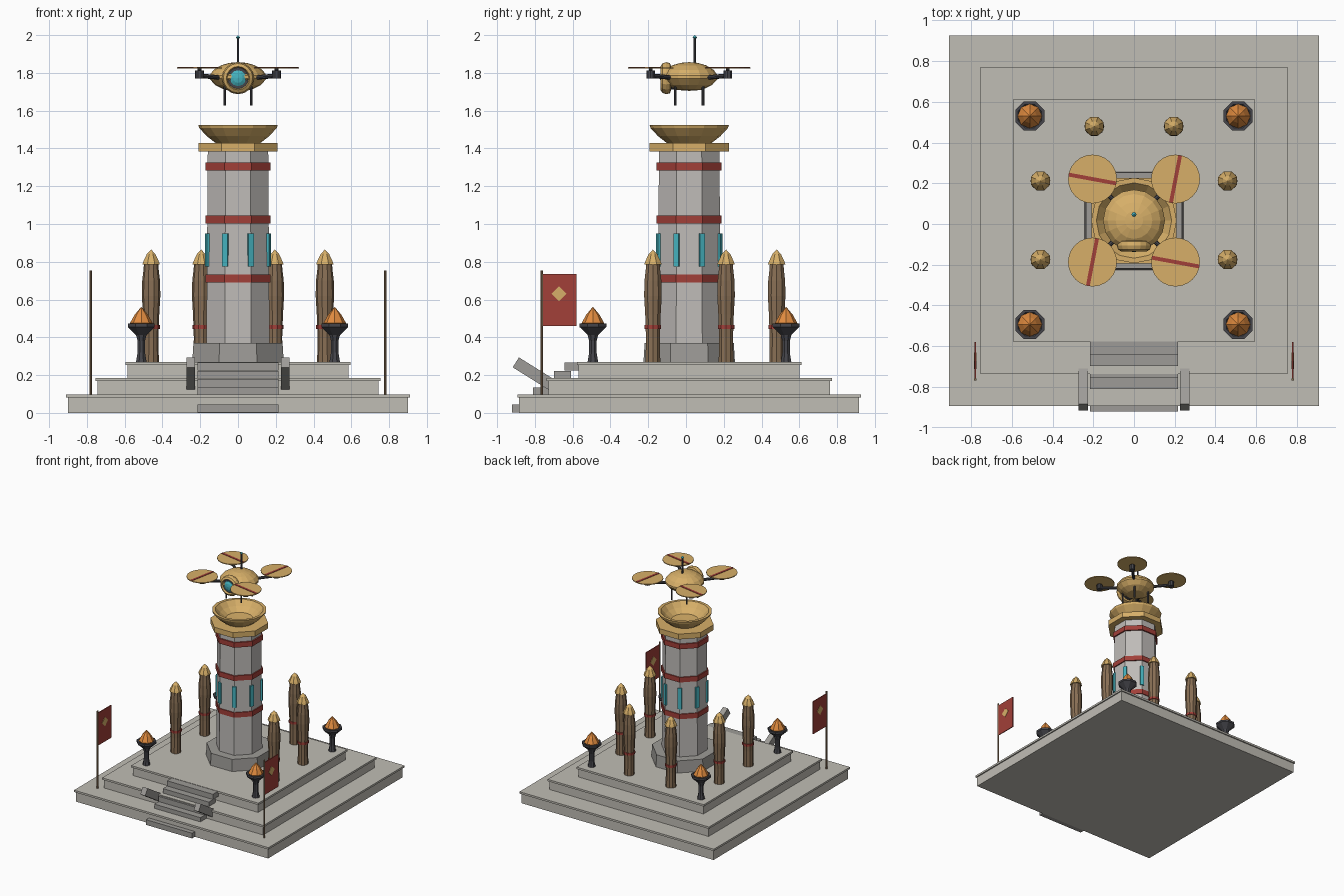
import bpy, bmesh
from math import pi, sin, cos, radians
from mathutils import Matrix, Vector

if "Cube" in bpy.data.objects:
    bpy.data.objects.remove(bpy.data.objects["Cube"])

CY = 0.017          # centre of the tower in y
Z8 = pi / 8         # turns an octagon flat side to the front
K8 = 1 / cos(pi / 8)


def mat(name, *rgb):
    m = bpy.data.materials.new(name)
    m.diffuse_color = (*rgb, 1)
    m.use_nodes = True
    m.node_tree.nodes["Principled BSDF"].inputs["Base Color"].default_value = m.diffuse_color
    return m


STONE = mat("stone", 0.53, 0.51, 0.46)
PALE = mat("pale_stone", 0.52, 0.50, 0.48)
GREY = mat("step_stone", 0.34, 0.33, 0.31)
RED = mat("red", 0.36, 0.05, 0.04)
GOLD = mat("gold", 0.68, 0.43, 0.14)
WOOD = mat("wood", 0.25, 0.16, 0.09)
IRON = mat("iron", 0.06, 0.06, 0.07)
TEAL = mat("teal", 0.06, 0.45, 0.52)
FLAME = mat("flame", 0.75, 0.26, 0.05)


def finish(bm, name, material, matrix):
    bmesh.ops.remove_doubles(bm, verts=bm.verts, dist=1e-5)
    bmesh.ops.recalc_face_normals(bm, faces=bm.faces)
    me = bpy.data.meshes.new(name)
    bm.to_mesh(me)
    bm.free()
    me.transform(matrix)
    me.materials.append(material)
    ob = bpy.data.objects.new(name, me)
    bpy.context.collection.objects.link(ob)
    return ob


def box(name, size, loc, material, rot=Matrix()):
    bm = bmesh.new()
    bmesh.ops.create_cube(bm, size=1)
    return finish(bm, name, material,
                  Matrix.Translation(loc) @ rot @ Matrix.Diagonal((*size, 1)))


def lathe(name, profile, n, loc, material, turn=0.0, rot=Matrix(), closed=False):
    """Revolve (radius, height) points; ends capped unless the profile is a closed loop."""
    bm = bmesh.new()
    rings = [[bm.verts.new((r * cos(turn + 2 * pi * i / n), r * sin(turn + 2 * pi * i / n), z))
              for i in range(n)] for r, z in profile]
    pairs = list(zip(rings, rings[1:]))
    if closed:
        pairs.append((rings[-1], rings[0]))
    for a, b in pairs:
        for i in range(n):
            j = (i + 1) % n
            bm.faces.new((a[i], a[j], b[j], b[i]))
    if not closed:
        for k in (0, -1):
            if profile[k][0] > 0:
                bm.faces.new(rings[k])
    return finish(bm, name, material, Matrix.Translation(loc) @ rot)


def rod(name, a, b, r, material, n=8):
    d = Vector(b) - Vector(a)
    return lathe(name, [(r, 0), (r, d.length)], n, a, material,
                 rot=d.to_track_quat('Z', 'Y').to_matrix().to_4x4())


# Stepped platform, each tier with an overhanging lip
for i, (half, z0, z1) in enumerate([(0.91, 0, 0.098), (0.755, 0.098, 0.185), (0.595, 0.185, 0.27)]):
    w = 2 * half
    box(f"tier_{i+1}", (w - 0.02, w - 0.02, z1 - z0), (0, CY, (z0 + z1) / 2), STONE)
    box(f"tier_lip_{i+1}", (w, w, 0.016), (0, CY, z1 - 0.008), STONE)

# Front stair and its sloping side blocks
for i in range(6):
    box(f"stair_step_{i+1}", (0.43, 0.09, 0.044), (0, -0.877 + 0.056 * i, 0.023 + 0.0445 * i), GREY)
for s in (-1, 1):
    box("stair_side", (0.046, 0.33, 0.062), (s * 0.25, -0.761, 0.18), GREY,
        Matrix.Rotation(radians(-32), 4, 'X'))

# Octagonal tower
lathe("tower_plinth", [(0.242 * K8, 0.27), (0.236 * K8, 0.37)], 8, (0, CY, 0), GREY, Z8)
lathe("tower_shaft", [(0.167 * K8, 0.37), (0.16 * K8, 1.39)], 8, (0, CY, 0), PALE, Z8)
for z in (0.712, 1.023, 1.304):
    lathe("tower_band", [(0.172 * K8, z - 0.021), (0.172 * K8, z + 0.021)], 8, (0, CY, 0), RED, Z8)
for i in range(8):
    a = Z8 + i * pi / 4
    box("tower_light", (0.024, 0.03, 0.175), (0.172 * cos(a), CY + 0.172 * sin(a), 0.862), TEAL,
        Matrix.Rotation(a, 4, 'Z'))
lathe("tower_collar", [(0.21 * K8, 1.385), (0.21 * K8, 1.43)], 8, (0, CY, 0), GOLD, Z8)
lathe("landing_bowl", [(0.12, 1.43), (0.165, 1.465), (0.205, 1.508), (0.21, 1.525),
                       (0.185, 1.525), (0.15, 1.485), (0.105, 1.45), (0, 1.445)],
      16, (0, CY, 0), GOLD)

# Wooden posts with gold tips
for x, y in [(0.195, 0.48), (0.46, 0.212), (0.46, -0.175)]:
    for s in (-1, 1):
        p = (s * x, y, 0)
        lathe("post", [(0.041, 0.27), (0.039, 0.4), (0.043, 0.52), (0.049, 0.62),
                       (0.047, 0.7), (0.04, 0.76), (0.038, 0.79)], 10, p, WOOD)
        lathe("post_band", [(0.046, 0.444), (0.046, 0.464)], 10, p, RED)
        lathe("post_tip", [(0.05, 0.785), (0.045, 0.8), (0.025, 0.84), (0, 0.865)], 8, p, GOLD, Z8)

# Corner braziers
for x in (-0.512, 0.512):
    for y in (-0.493, 0.53):
        p = (x, y, 0)
        lathe("brazier", [(0.03, 0.27), (0.021, 0.32), (0.021, 0.38), (0.03, 0.412), (0.077, 0.455),
                          (0.077, 0.472), (0.062, 0.472), (0.04, 0.45)], 8, p, IRON, Z8)
        lathe("brazier_flame", [(0.045, 0.45), (0.06, 0.475), (0.035, 0.52), (0, 0.562)], 8, p, FLAME)

# Banners on poles
for s in (-1, 1):
    x = s * 0.78
    rod("banner_pole", (x, -0.763, 0.095), (x, -0.763, 0.755), 0.007, WOOD)
    box("banner_cloth", (0.007, 0.18, 0.275), (x, -0.67, 0.598), RED)
    box("banner_diamond", (0.012, 0.056, 0.056), (x, -0.672, 0.63), GOLD,
        Matrix.Rotation(pi / 4, 4, 'X'))

# Hovering drone: body, eye, antenna
lathe("drone_body", [(0, 1.705), (0.07, 1.71), (0.12, 1.735), (0.152, 1.77), (0.152, 1.785),
                     (0.13, 1.815), (0.09, 1.84), (0.045, 1.853), (0, 1.857)], 16, (0, CY, 0), GOLD)
face = Matrix.Rotation(pi / 2, 4, 'X')
eye = (0, -0.09, 1.772)
lathe("eye_ring", [(0.065, -0.01), (0.08, -0.005), (0.085, 0.015), (0.078, 0.035), (0.062, 0.045), (0.056, 0.03)],
      16, eye, GOLD, rot=face, closed=True)
lathe("eye_socket", [(0.06, -0.03), (0.06, 0.03)], 16, eye, IRON, rot=face)
lathe("eye_lens", [(0.042, 0.02), (0.042, 0.035), (0.025, 0.044), (0, 0.048)], 12, eye, TEAL, rot=face)
rod("antenna", (0, 0.047, 1.84), (0, 0.047, 1.985), 0.006, IRON)
lathe("antenna_tip", [(0, 1.975), (0.012, 1.988), (0, 2.0)], 8, (0, 0.047, 0), TEAL)

# Rotors on four arms, plus landing legs
for sx in (-1, 1):
    for sy in (-1, 1):
        x, y = sx * 0.204, CY + sy * 0.204
        rod("rotor_arm", (sx * 0.09, CY + sy * 0.09, 1.775), (x, y, 1.785), 0.012, IRON)
        lathe("rotor_motor", [(0.023, 1.77), (0.023, 1.812), (0.01, 1.814), (0.01, 1.824)],
              10, (x, y, 0), IRON)
        lathe("rotor_disc", [(0.12, 1.822), (0.12, 1.829)], 24, (x, y, 0), GOLD)
        box("rotor_stripe", (0.235, 0.019, 0.006), (x, y, 1.829), RED,
            Matrix.Rotation(radians(79 if sx * sy > 0 else -10.5), 4, 'Z'))
        lx, ly = sx * 0.07, CY + sy * 0.073
        rod("landing_leg", (lx, ly, 1.627), (lx, ly, 1.74), 0.007, IRON)
